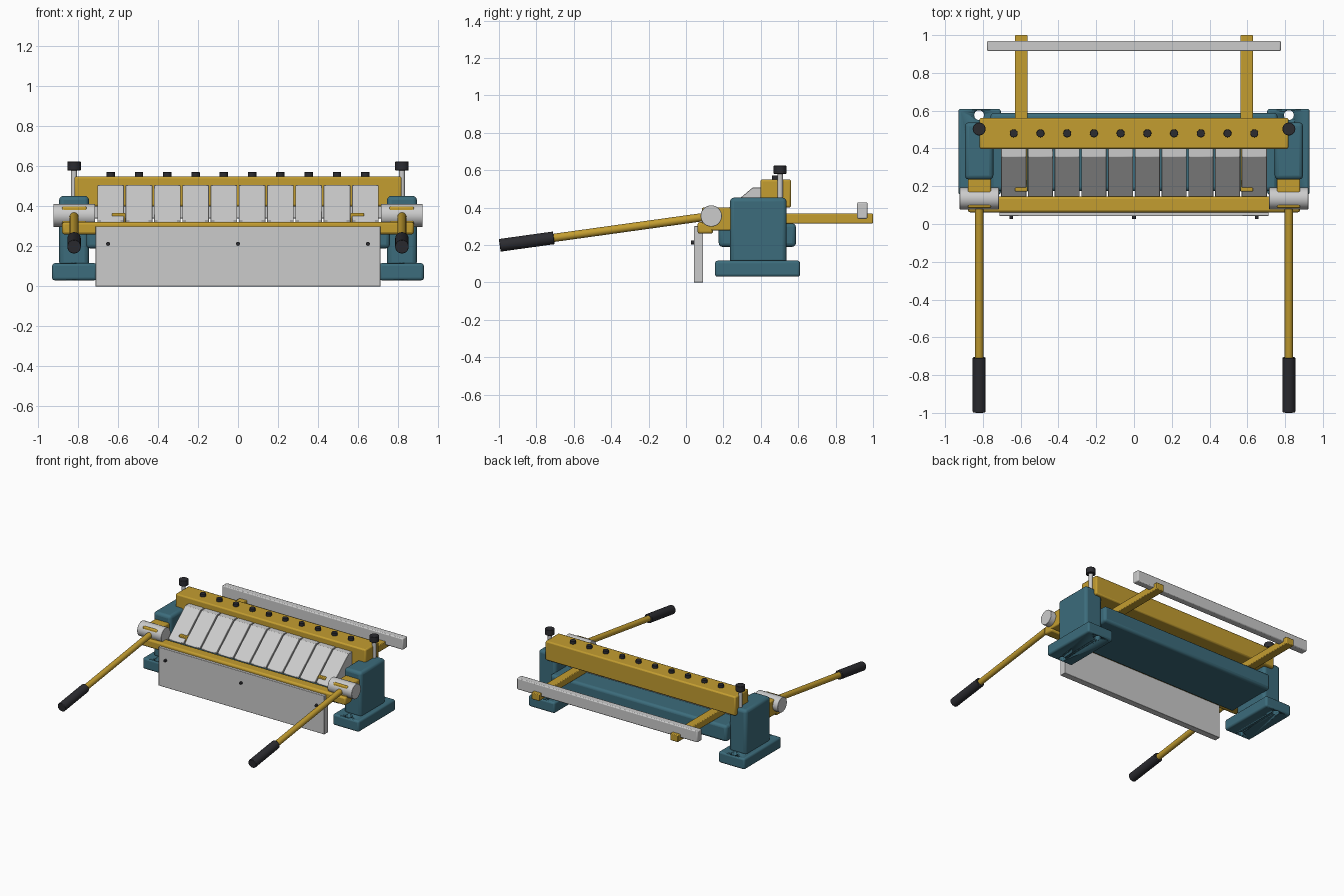
import bpy, bmesh
from mathutils import Vector

if "Cube" in bpy.data.objects:
    bpy.data.objects.remove(bpy.data.objects["Cube"])


def material(name, rgb):
    m = bpy.data.materials.new(name)
    m.diffuse_color = (*rgb, 1)
    m.use_nodes = True
    m.node_tree.nodes["Principled BSDF"].inputs["Base Color"].default_value = m.diffuse_color
    return m


YELLOW = material("yellow_paint", (0.55, 0.34, 0.03))
TEAL = material("teal_paint", (0.045, 0.15, 0.20))
DARK = material("dark_rubber", (0.025, 0.025, 0.03))


def finish(name, bm, mat=None, bevel=0, segments=2, smooth=True):
    bmesh.ops.recalc_face_normals(bm, faces=bm.faces)
    me = bpy.data.meshes.new(name)
    bm.to_mesh(me)
    bm.free()
    ob = bpy.data.objects.new(name, me)
    bpy.context.collection.objects.link(ob)
    if mat:
        me.materials.append(mat)
    if bevel:
        b = ob.modifiers.new("bevel", 'BEVEL')
        b.width, b.segments, b.limit_method = bevel, segments, 'ANGLE'
    if smooth:
        bpy.ops.object.select_all(action='DESELECT')
        ob.select_set(True)
        bpy.context.view_layer.objects.active = ob
        bpy.ops.object.shade_smooth_by_angle()
    return ob


def box(name, x, y, z, mat=None, bevel=0.005, segments=2):
    bm = bmesh.new()
    bmesh.ops.create_cube(bm, size=1)
    for v in bm.verts:
        v.co = [(a + b) / 2 + c * (b - a) for c, (a, b) in zip(v.co, (x, y, z))]
    return finish(name, bm, mat, bevel, segments)


def rod(name, p, q, r, mat=None, bevel=0, sides=32):
    p, q = Vector(p), Vector(q)
    bm = bmesh.new()
    bmesh.ops.create_cone(bm, cap_ends=True, segments=sides, radius1=r, radius2=r, depth=(q - p).length)
    bm.transform(Vector((0, 0, 1)).rotation_difference(q - p).to_matrix().to_4x4())
    bmesh.ops.translate(bm, vec=(p + q) / 2, verts=bm.verts)
    return finish(name, bm, mat, bevel)


def span(s, a, b):
    return sorted((s * a, s * b))


# Bed, bending leaf, apron and clamping beam
box("bed", (-0.76, 0.76), (0.175, 0.588), (0.19, 0.315), TEAL, 0.02, 3)
box("bending_leaf", (-0.88, 0.88), (0.062, 0.145), (0.26, 0.322), YELLOW, 0.012)
box("apron_plate", (-0.713, 0.713), (0.042, 0.092), (0, 0.30), None, 0.003)
box("clamp_beam", (-0.818, 0.818), (0.398, 0.562), (0.40, 0.55), YELLOW, 0.01)
for i, x in enumerate((-0.65, 0, 0.65)):
    rod(f"apron_bolt_{i}", (x, 0.026, 0.213), (x, 0.05, 0.213), 0.01, DARK)

# Ten wedge fingers, each with a clamp bolt above
profile = [(0.145, 0.318), (0.145, 0.328), (0.355, 0.506), (0.42, 0.506), (0.42, 0.318)]
for i in range(10):
    x = (i - 4.5) * 0.1415
    bm = bmesh.new()
    face = bm.faces.new([bm.verts.new((x - 0.0665, y, z)) for y, z in profile])
    ext = bmesh.ops.extrude_face_region(bm, geom=[face])
    bmesh.ops.translate(bm, vec=(0.133, 0, 0), verts=[v for v in ext["geom"] if isinstance(v, bmesh.types.BMVert)])
    finish(f"finger_{i}", bm, None, 0.002, 1)
    rod(f"finger_bolt_{i}", (x, 0.48, 0.54), (x, 0.48, 0.572), 0.021, DARK, 0.002)

# Mirrored end assemblies
for s, side in ((-1, "left"), (1, "right")):
    x = s * 0.82
    foot = box(f"{side}_foot", span(s, 0.705, 0.93), (0.155, 0.61), (0.03, 0.116), TEAL, 0.014, 3)
    for y in (0.19, 0.576):
        cutter = rod(f"{side}_foot_hole_cutter", (x, y, 0), (x, y, 0.15), 0.026)
        cutter.hide_render = True
        cutter.hide_set(True)
        cut = foot.modifiers.new("hole", 'BOOLEAN')
        cut.object, cut.operation, cut.solver = cutter, 'DIFFERENCE', 'EXACT'
    box(f"{side}_column", span(s, 0.745, 0.895), (0.235, 0.538), (0.10, 0.453), TEAL, 0.022, 3)
    # Hinge and handle
    box(f"{side}_hinge_bracket", span(s, 0.757, 0.88), (0.085, 0.26), (0.277, 0.40), YELLOW, 0.008)
    rod(f"{side}_hinge_drum", (s * 0.715, 0.135, 0.355), (s * 0.923, 0.135, 0.355), 0.057, None, 0.002)
    rod(f"{side}_handle", (x, 0.10, 0.35), (x, -0.75, 0.232), 0.022, YELLOW)
    rod(f"{side}_grip", (x, -0.707, 0.238), (x, -0.996, 0.198), 0.034, DARK, 0.003)
    # Clamp height screw
    rod(f"{side}_clamp_screw", (x, 0.503, 0.42), (x, 0.503, 0.59), 0.015)
    rod(f"{side}_clamp_knob", (x, 0.503, 0.58), (x, 0.503, 0.624), 0.034, DARK, 0.003)
    # Rear stop arm
    box(f"{side}_stop_arm", span(s, 0.563, 0.63), (0.172, 1.0), (0.315, 0.368), YELLOW, 0.005)

# Rear stop bar
box("back_stop_bar", (-0.777, 0.777), (0.915, 0.97), (0.34, 0.428), None, 0.007)
